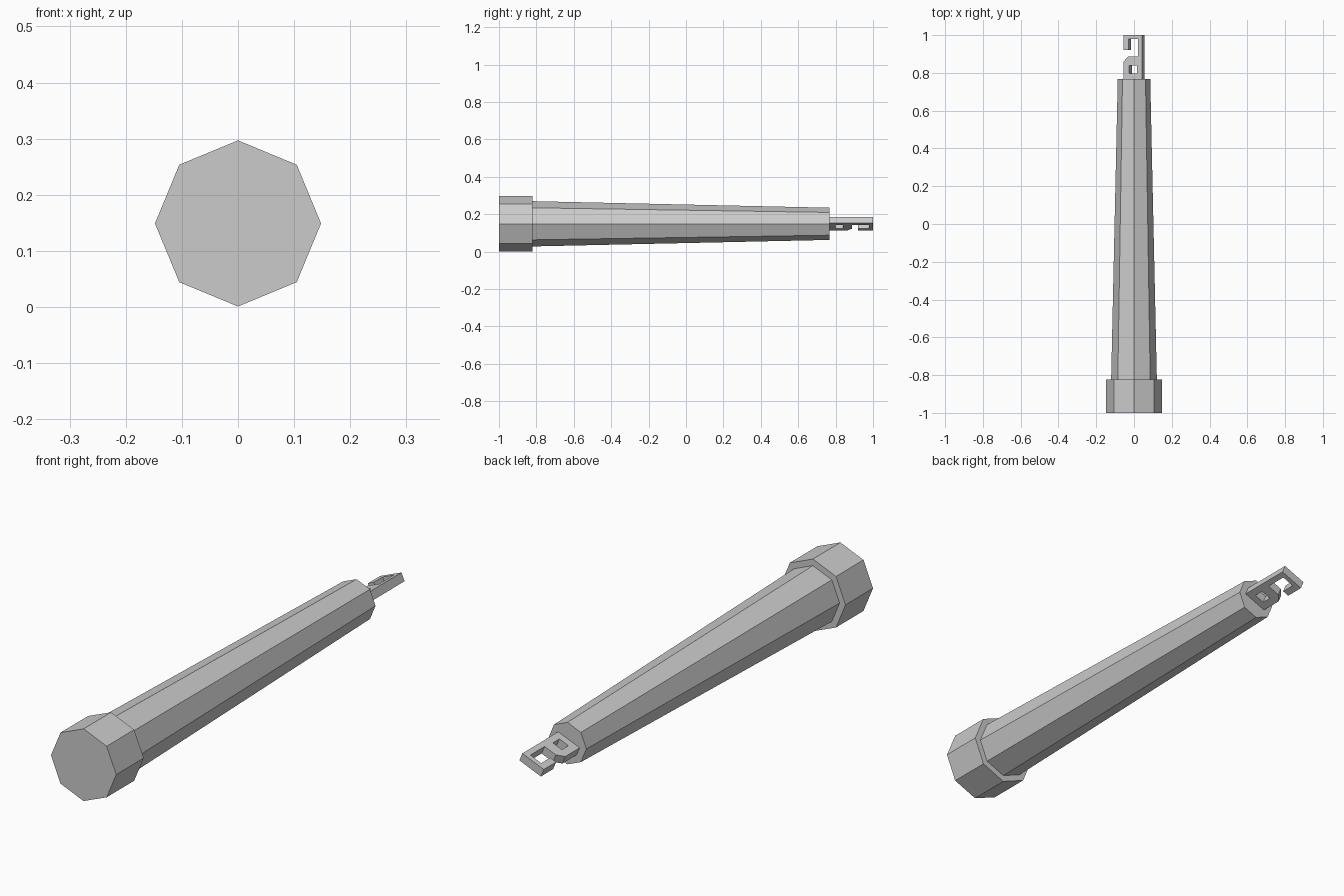
import bpy, bmesh
from math import radians, sin, cos, pi
from mathutils import Matrix

cube = bpy.data.objects.get("Cube")
if cube:
    bpy.data.objects.remove(cube, do_unlink=True)

AXIS_Z = 0.149

grey = bpy.data.materials.new("plain grey")
grey.use_nodes = True
GREY = (0.6, 0.6, 0.6, 1)
grey.diffuse_color = GREY
grey.node_tree.nodes["Principled BSDF"].inputs["Base Color"].default_value = GREY


def add_object(name, mesh):
    mesh.materials.clear()
    mesh.materials.append(grey)
    obj = bpy.data.objects.new(name, mesh)
    obj.location.z = AXIS_Z
    bpy.context.collection.objects.link(obj)
    return obj


def octagon_bar(name, y0, y1, r0, r1):
    """Eight-sided tapered bar along y with a corner pointing up."""
    bm = bmesh.new()
    rings = [[bm.verts.new((r * sin(i * pi / 4), y, r * cos(i * pi / 4)))
              for i in range(8)] for y, r in ((y0, r0), (y1, r1))]
    for ring in rings:
        bm.faces.new(ring)
    for i in range(8):
        j = (i + 1) % 8
        bm.faces.new((rings[0][i], rings[0][j], rings[1][j], rings[1][i]))
    bmesh.ops.recalc_face_normals(bm, faces=bm.faces)
    mesh = bpy.data.meshes.new(name)
    bm.to_mesh(mesh)
    bm.free()
    return add_object(name, mesh)


def flat_plate(name, loops, thickness):
    """Extruded outline; any inner loops become holes."""
    curve = bpy.data.curves.new(name + "_outline", "CURVE")
    curve.dimensions = "2D"
    curve.fill_mode = "BOTH"
    curve.extrude = thickness / 2
    for loop in loops:
        spline = curve.splines.new("POLY")
        spline.points.add(len(loop) - 1)
        spline.use_cyclic_u = True
        for point, (x, y) in zip(spline.points, loop):
            point.co = (x, y, 0, 1)
    helper = bpy.data.objects.new(name + "_outline", curve)
    bpy.context.collection.objects.link(helper)
    bpy.context.view_layer.update()
    evaluated = helper.evaluated_get(bpy.context.evaluated_depsgraph_get())
    mesh = bpy.data.meshes.new_from_object(evaluated)
    bpy.data.objects.remove(helper, do_unlink=True)
    mesh.name = name
    # Weld the walls to the caps and merge flat triangles
    bm = bmesh.new()
    bm.from_mesh(mesh)
    bmesh.ops.remove_doubles(bm, verts=bm.verts, dist=0.0001)
    bmesh.ops.recalc_face_normals(bm, faces=bm.faces)
    for face in bm.faces:
        face.smooth = False
    bm.to_mesh(mesh)
    bm.free()
    return add_object(name, mesh)


# Wide end cap and tapered shaft
octagon_bar("end_cap", -1.0, -0.822, 0.148, 0.148)
octagon_bar("shaft", -0.822, 0.768, 0.121, 0.086)

# Tilted hook plate with an open notch and a small window
W = 0.0525
hook_outline = [(-W, 0.76), (W, 0.76), (W, 1.0), (-W, 1.0), (-W, 0.92),
                (-0.024, 0.92), (-0.024, 0.979), (0.029, 0.979),
                (0.029, 0.887), (-0.026, 0.887), (-W, 0.86)]
window = [(-0.02, 0.798), (0.024, 0.798), (0.024, 0.84), (-0.02, 0.84)]
hook = flat_plate("hook", [hook_outline, window], 0.035)
hook.data.transform(Matrix.Rotation(radians(-22.5), 4, "Y"))
